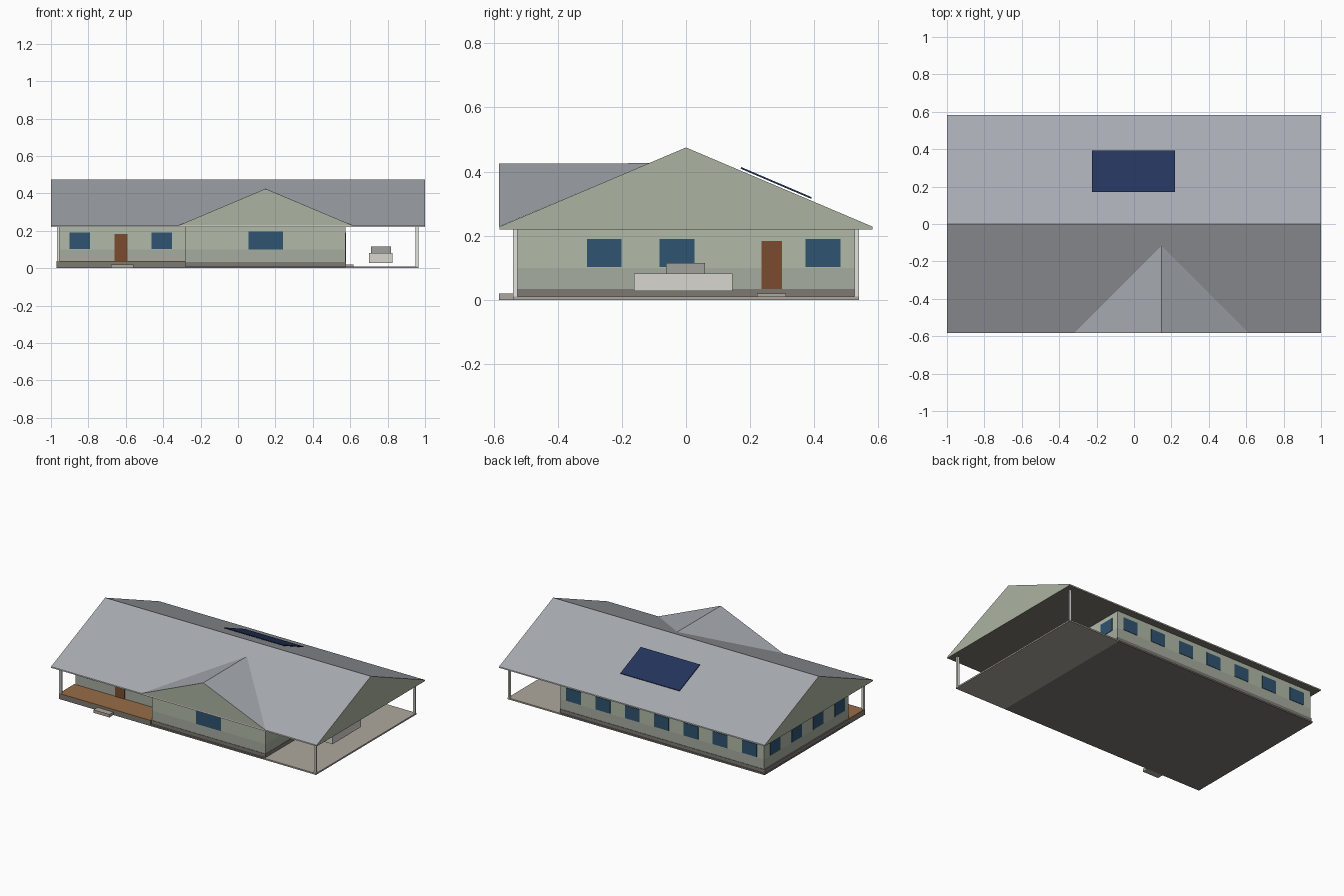
import bpy, bmesh
from mathutils import Vector

if "Cube" in bpy.data.objects:
    bpy.data.objects.remove(bpy.data.objects["Cube"])


def material(name, r, g, b):
    m = bpy.data.materials.new(name)
    m.diffuse_color = [(c / 255) ** 2.2 for c in (r, g, b)] + [1]
    m.use_nodes = True
    m.node_tree.nodes["Principled BSDF"].inputs["Base Color"].default_value = m.diffuse_color
    return m


WALL = material("wall_green", 176, 184, 166)
DADO = material("dado_green", 165, 171, 158)
GABLE = material("gable_green", 170, 178, 160)
BASE = material("base_stone", 125, 120, 115)
CONCRETE = material("concrete", 172, 166, 156)
ROOF = material("roof_metal", 165, 169, 175)
TRIM = material("white_trim", 225, 225, 220)
SOFFIT = material("soffit", 125, 120, 112)
TIMBER = material("deck_timber", 150, 108, 72)
DOOR = material("door_brown", 122, 76, 50)
GLASS = material("glass_blue", 50, 84, 112)
SOLAR = material("solar_blue", 40, 56, 92)
CAR = material("car_white", 215, 213, 206)
CABIN = material("car_cabin", 160, 160, 156)


def mesh_object(name, bm, *mats):
    bmesh.ops.recalc_face_normals(bm, faces=bm.faces)
    me = bpy.data.meshes.new(name)
    bm.to_mesh(me)
    bm.free()
    ob = bpy.data.objects.new(name, me)
    bpy.context.collection.objects.link(ob)
    for m in mats:
        me.materials.append(m)
    return ob


def prism(name, outline, direction, *mats):
    bm = bmesh.new()
    face = bm.faces.new([bm.verts.new(p) for p in outline])
    ext = bmesh.ops.extrude_face_region(bm, geom=[face], use_keep_orig=True)
    moved = [v for v in ext["geom"] if isinstance(v, bmesh.types.BMVert)]
    bmesh.ops.translate(bm, verts=moved, vec=Vector(direction))
    return mesh_object(name, bm, *mats)


def box(name, x0, x1, y0, y1, z0, z1, mat):
    outline = [(x0, y0, z0), (x1, y0, z0), (x1, y1, z0), (x0, y1, z0)]
    return prism(name, outline, (0, 0, z1 - z0), mat)


# Ground slabs, raised floor and porch deck
box("house_pad", -0.97, 0.575, -0.54, 0.54, 0, 0.01, BASE)
box("carport_slab", 0.575, 0.965, -0.54, 0.54, 0, 0.01, CONCRETE)
box("house_base", -0.968, 0.577, -0.528, 0.533, 0.01, 0.034, BASE)
box("porch_base", -0.97, -0.28, -0.54, -0.37, 0.01, 0.033, BASE)
box("porch_deck", -0.97, -0.28, -0.54, -0.375, 0.033, 0.038, TIMBER)
box("porch_step", -0.68, -0.56, -0.583, -0.54, 0, 0.02, CONCRETE)
box("side_step", 0.577, 0.617, 0.222, 0.312, 0.01, 0.02, CONCRETE)

# L-shaped walls with a darker lower band
plan = [(-0.96, -0.375), (-0.28, -0.375), (-0.28, -0.525),
        (0.575, -0.525), (0.575, 0.53), (-0.96, 0.53)]
for name, z0, z1, mat in (("lower_wall", 0.034, 0.10, DADO),
                          ("upper_wall", 0.10, 0.22, WALL)):
    prism(name, [(x, y, z0) for x, y in plan], (0, 0, z1 - z0), mat)

# Windows and doors, slightly proud of the walls
T = 0.003
for x in (-0.845, -0.408):
    box("porch_window", x - 0.055, x + 0.055, -0.375 - T, -0.37, 0.103, 0.19, GLASS)
box("front_window", 0.055, 0.24, -0.525 - T, -0.52, 0.10, 0.197, GLASS)
box("front_door", -0.66, -0.59, -0.375 - T, -0.37, 0.036, 0.183, DOOR)
for y in (-0.255, -0.028, 0.427):
    box("carport_window", 0.57, 0.575 + T, y - 0.054, y + 0.054, 0.103, 0.19, GLASS)
box("side_door", 0.57, 0.575 + T, 0.235, 0.30, 0.034, 0.183, DOOR)
for i in range(7):
    x = -0.85 + i * 0.2207
    box("back_window", x - 0.055, x + 0.055, 0.525, 0.53 + T, 0.103, 0.19, GLASS)
for i in range(4):
    y = 0.414 - i * 0.231
    box("left_window", -0.96 - T, -0.955, y - 0.054, y + 0.054, 0.103, 0.19, GLASS)

# Porch and carport posts
for name, x, y in (("porch_post", -0.962, -0.532), ("carport_post", 0.957, -0.532),
                   ("carport_post", 0.957, 0.532)):
    box(name, x - 0.007, x + 0.007, y - 0.007, y + 0.007, 0.01, 0.22, TRIM)

# Main roof: closed prism with gable ends, white eaves and flat soffit
E = 0.582
section = [(-E, 0.22), (E, 0.22), (E, 0.228), (0, 0.475), (-E, 0.228)]
roof = prism("main_roof", [(-1, y, z) for y, z in section], (2, 0, 0),
             ROOF, GABLE, TRIM, SOFFIT)
for p in roof.data.polygons:
    n = p.normal
    p.material_index = (1 if abs(n.x) > 0.9 else 2 if abs(n.y) > 0.9
                        else 3 if n.z < -0.9 else 0)

# Front cross gable running back into the main roof
bm = bmesh.new()
pts = [(-0.32, -0.583, 0.228), (0.615, -0.583, 0.228),
       (0.147, -0.583, 0.425), (0.147, -0.115, 0.426)]
a, b, c, d = [bm.verts.new(p) for p in pts]
for f in ((a, b, c), (a, c, d), (b, d, c), (a, d, b)):
    bm.faces.new(f)
cross = mesh_object("front_gable_roof", bm, ROOF, GABLE)
for p in cross.data.polygons:
    p.material_index = 1 if p.normal.y < -0.9 else 0

# Solar panel floating just above the rear slope
prism("solar_panel", [(-0.225, 0.17, 0.409), (-0.225, 0.39, 0.315),
                      (-0.225, 0.392, 0.32), (-0.225, 0.172, 0.414)],
      (0.445, 0, 0), SOLAR)

# Simple parked car
box("car_body", 0.70, 0.825, -0.162, 0.145, 0.028, 0.082, CAR)
box("car_cabin", 0.71, 0.817, -0.062, 0.06, 0.082, 0.115, CABIN)
